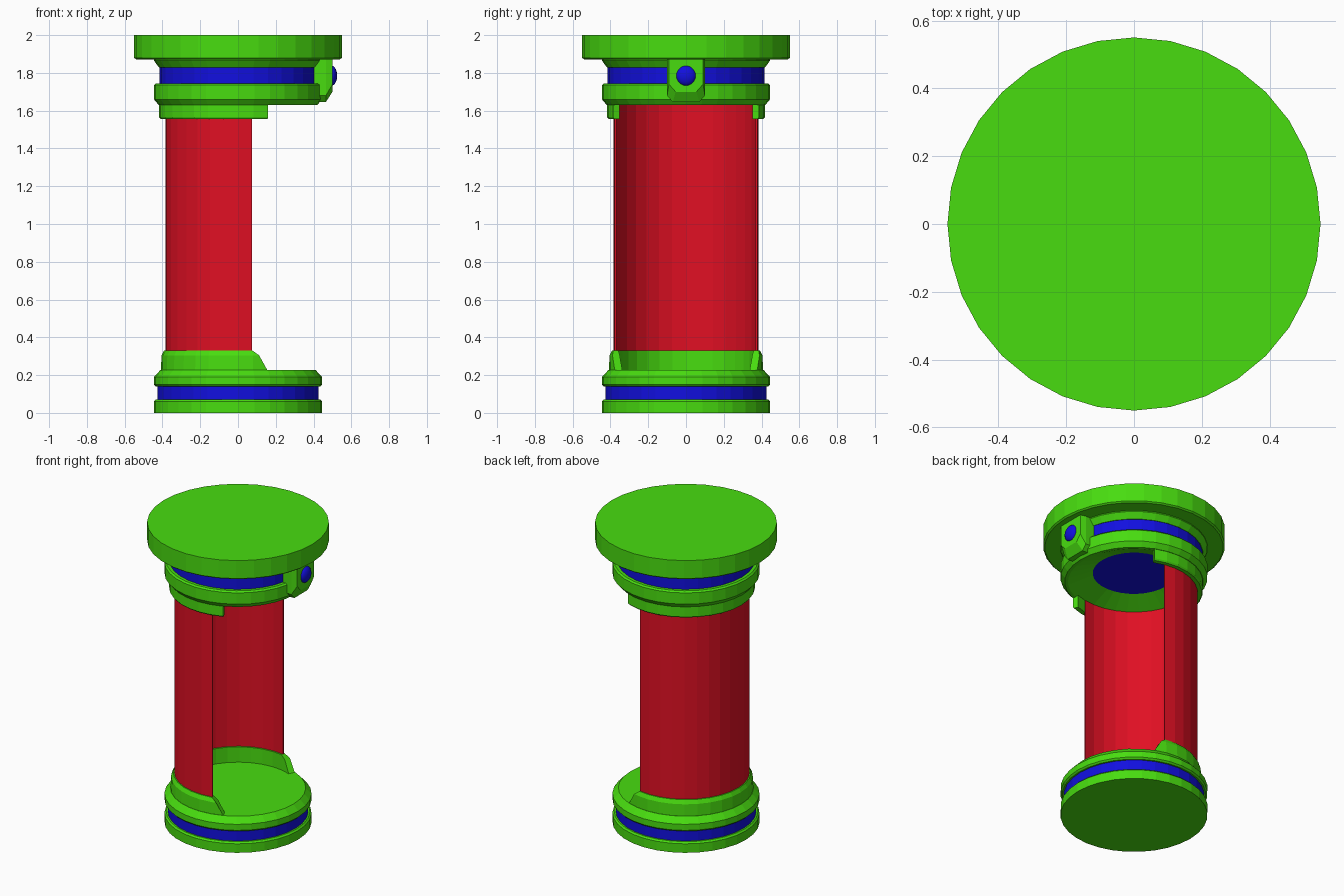
import bpy, bmesh
from math import cos, sin, radians

if "Cube" in bpy.data.objects:
    bpy.data.objects.remove(bpy.data.objects["Cube"])

SIDES = 32
STEP = 360 / SIDES


def material(name, rgb):
    m = bpy.data.materials.new(name)
    m.diffuse_color = (*rgb, 1)
    m.use_nodes = True
    m.node_tree.nodes["Principled BSDF"].inputs["Base Color"].default_value = m.diffuse_color
    return m


GREEN = material("green", (0.065, 0.72, 0.005))
BLUE = material("blue", (0.006, 0.005, 0.74))
RED = material("red", (0.75, 0.005, 0.017))


def finish(bm, name, mat):
    bmesh.ops.remove_doubles(bm, verts=bm.verts, dist=1e-5)
    bmesh.ops.recalc_face_normals(bm, faces=bm.faces)
    me = bpy.data.meshes.new(name)
    bm.to_mesh(me)
    bm.free()
    me.materials.append(mat)
    ob = bpy.data.objects.new(name, me)
    bpy.context.collection.objects.link(ob)
    return ob


def lathe(name, profile, mat, ring=False):
    """Full turn of (r, z) points: capped solid, or closed ring section."""
    bm = bmesh.new()
    loops = [[bm.verts.new((r * cos(radians(i * STEP)), r * sin(radians(i * STEP)), z))
              for i in range(SIDES)] for r, z in profile]
    pairs = list(zip(loops, loops[1:]))
    if ring:
        pairs.append((loops[-1], loops[0]))
    else:
        bm.faces.new(loops[0])
        bm.faces.new(loops[-1])
    for a, b in pairs:
        for i in range(SIDES):
            j = (i + 1) % SIDES
            bm.faces.new((a[i], a[j], b[j], b[i]))
    return finish(bm, name, mat)


def open_arc(name, section, mat):
    """Sweep a closed (r, z, start angle) section round the back, open toward +x."""
    bm = bmesh.new()
    first = round(min(s[2] for s in section) / STEP)
    stations = []
    for i in range(first, SIDES - first + 1):
        row = []
        for r, z, start in section:
            a = radians(min(max(i * STEP, start), 360 - start))
            row.append(bm.verts.new((r * cos(a), r * sin(a), z)))
        stations.append(row)
    n = len(section)
    for a, b in zip(stations, stations[1:]):
        for k in range(n):
            m = (k + 1) % n
            bm.faces.new((a[k], a[m], b[m], b[k]))
    bm.faces.new(stations[0])
    bm.faces.new(stations[-1])
    return finish(bm, name, mat)


# Base: foot disc, blue band, chamfered floor disc
lathe("base_foot", [(0.445, 0), (0.445, 0.06), (0.435, 0.07)], GREEN)
lathe("base_band", [(0.425, 0.07), (0.425, 0.14)], BLUE)
lathe("base_floor", [(0.435, 0.14), (0.445, 0.15), (0.445, 0.19), (0.41, 0.228)], GREEN)

# Lower collar with sloping ends
open_arc("lower_collar", [
    (0.365, 0.225, 67.5), (0.408, 0.225, 67.5), (0.405, 0.305, 74),
    (0.392, 0.33, 78.75), (0.365, 0.33, 78.75), (0.365, 0.305, 74)], GREEN)

# Curved red wall
open_arc("curved_wall", [(r, z, 78.75) for r, z in
         ((0.375, 0.23), (0.385, 0.23), (0.385, 1.635), (0.375, 1.635))], RED)

# Upper collar under the head ring
open_arc("upper_collar", [(r, z, 67.5) for r, z in
         ((0.381, 1.555), (0.41, 1.555), (0.417, 1.565), (0.417, 1.64), (0.381, 1.64))], GREEN)

# Head: dished ring, blue core, cap
lathe("head_ring", [(0.25, 1.69), (0.40, 1.63), (0.42, 1.63), (0.445, 1.66),
                    (0.445, 1.735), (0.435, 1.745), (0.25, 1.745)], GREEN, ring=True)
lathe("head_core", [(0.25, 1.69), (0.25, 1.745), (0.415, 1.745), (0.415, 1.83)], BLUE)
lathe("head_cap", [(0.418, 1.828), (0.445, 1.865), (0.445, 1.872), (0.54, 1.872),
                   (0.55, 1.88), (0.55, 2.0)], GREEN)

# Button housing: chamfered block on the +x side
bm = bmesh.new()
rings = []
for x, w, w2, corner, low in ((0.40, 0.10, 0.07, 1.68, 1.645),
                              (0.465, 0.10, 0.07, 1.68, 1.645),
                              (0.50, 0.09, 0.055, 1.74, 1.70)):
    rings.append([bm.verts.new((x, y, z)) for y, z in (
        (-w, 1.875), (-w, corner), (-w2, low), (w2, low), (w, corner), (w, 1.875))])
for a, b in zip(rings, rings[1:]):
    for k in range(6):
        bm.faces.new((a[k], a[(k + 1) % 6], b[(k + 1) % 6], b[k]))
bm.faces.new(rings[0])
bm.faces.new(rings[-1])
finish(bm, "button_housing", GREEN)

# Domed blue button
bpy.ops.mesh.primitive_uv_sphere_add(segments=16, ring_count=10, radius=1,
                                     location=(0.495, 0, 1.785))
button = bpy.context.object
button.name = "button"
button.scale = (0.03, 0.053, 0.053)
button.data.materials.append(BLUE)
bpy.ops.object.shade_smooth()
